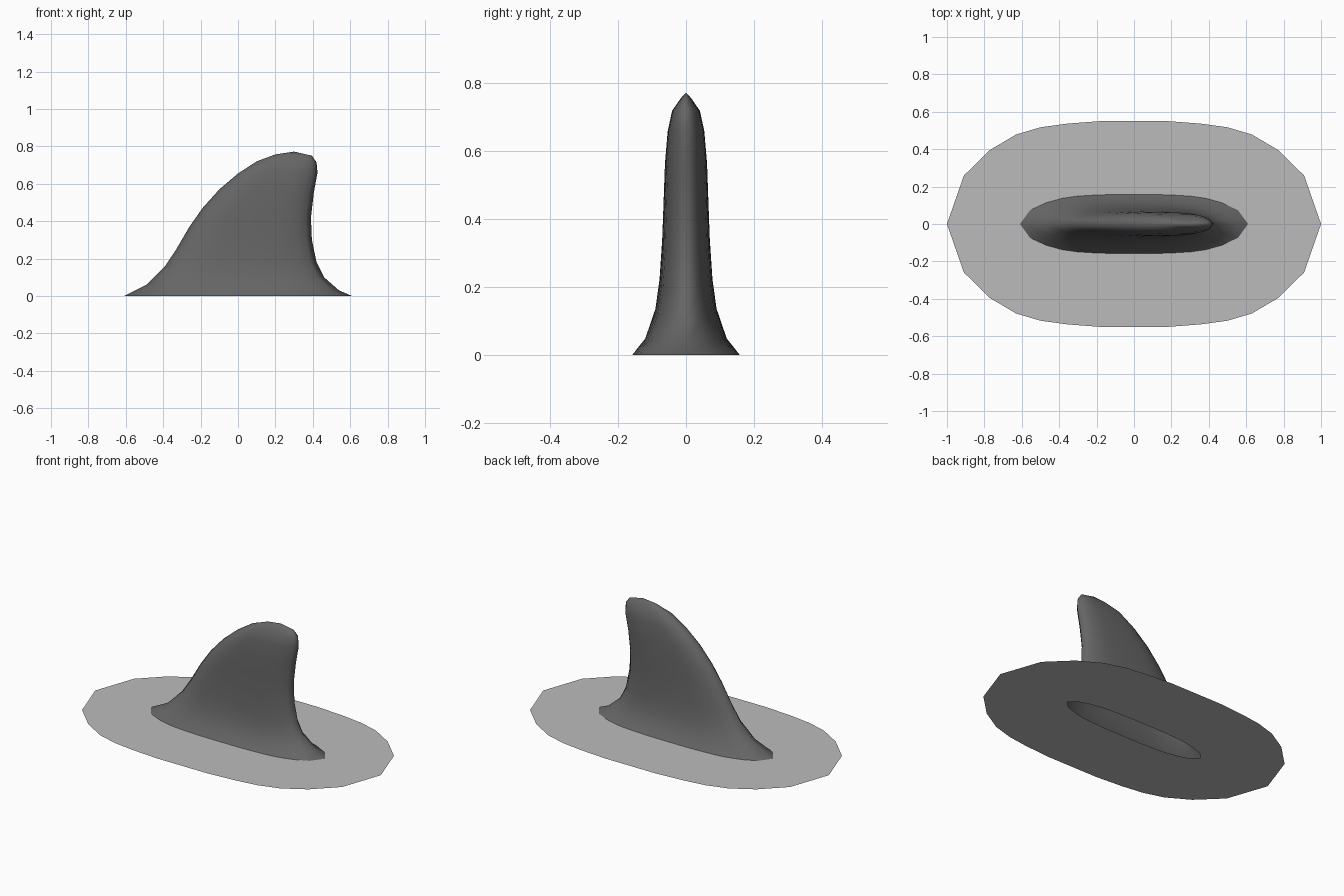
import bpy
import bmesh

cube = bpy.data.objects.get("Cube")
if cube:
    bpy.data.objects.remove(cube)


def material(name, grey):
    m = bpy.data.materials.new(name)
    m.use_nodes = True
    colour = (grey, grey, grey, 1)
    m.diffuse_color = colour
    m.node_tree.nodes["Principled BSDF"].inputs["Base Color"].default_value = colour
    return m


# Rounded lens outline shared by every ring
quarter = [(1, 0), (.91, .47), (.77, .72), (.63, .87), (.5, .94), (.36, .975), (.18, 1)]
half = quarter + [(0, 1)] + [(-u, v) for u, v in quarter[:0:-1]]
outline = half + [(-u, -v) for u, v in half]


def ring(bm, lead, trail, width):
    """Closed ring between a leading and a trailing point, given as (x, z)."""
    verts = []
    for u, v in outline:
        t = (u + 1) / 2
        x, z = (a + (b - a) * t for a, b in zip(lead, trail))
        verts.append(bm.verts.new((x, width * v, z)))
    return verts


def bridge(bm, a, b):
    n = len(a)
    for i in range(n):
        j = (i + 1) % n
        bm.faces.new((a[i], a[j], b[j], b[i]))


def finish(bm, name, mat):
    mesh = bpy.data.meshes.new(name)
    bm.to_mesh(mesh)
    bm.free()
    mesh.materials.append(mat)
    obj = bpy.data.objects.new(name, mesh)
    bpy.context.collection.objects.link(obj)
    return obj


# Fin: leading point, trailing point, half width
sections = [
    ((-.61, 0), (.61, 0), .158),
    ((-.49, .06), (.54, .03), .12),
    ((-.39, .16), (.46, .10), .09),
    ((-.33, .25), (.42, .18), .078),
    ((-.26, .37), (.395, .30), .07),
    ((-.19, .47), (.39, .42), .066),
    ((-.10, .57), (.405, .55), .062),
    ((0, .655), (.425, .66), .054),
    ((.10, .72), (.42, .715), .041),
    ((.20, .757), (.395, .75), .016),
]
bm = bmesh.new()
rings = [ring(bm, *s) for s in sections]
for low, high in zip(rings, rings[1:]):
    bridge(bm, low, high)
tip = bm.verts.new((.30, 0, .772))
top = rings[-1]
for i, v in enumerate(top):
    bm.faces.new((v, top[(i + 1) % len(top)], tip))
for f in bm.faces:
    f.smooth = True
finish(bm, "fin", material("dark grey", .13))

# Flat water sheet with a slot under the fin
bm = bmesh.new()
outer = ring(bm, (-1, 0), (1, 0), .55)
inner = ring(bm, (-.5, 0), (.5, 0), .09)
bridge(bm, outer, inner)
finish(bm, "base_sheet", material("light grey", .5))
